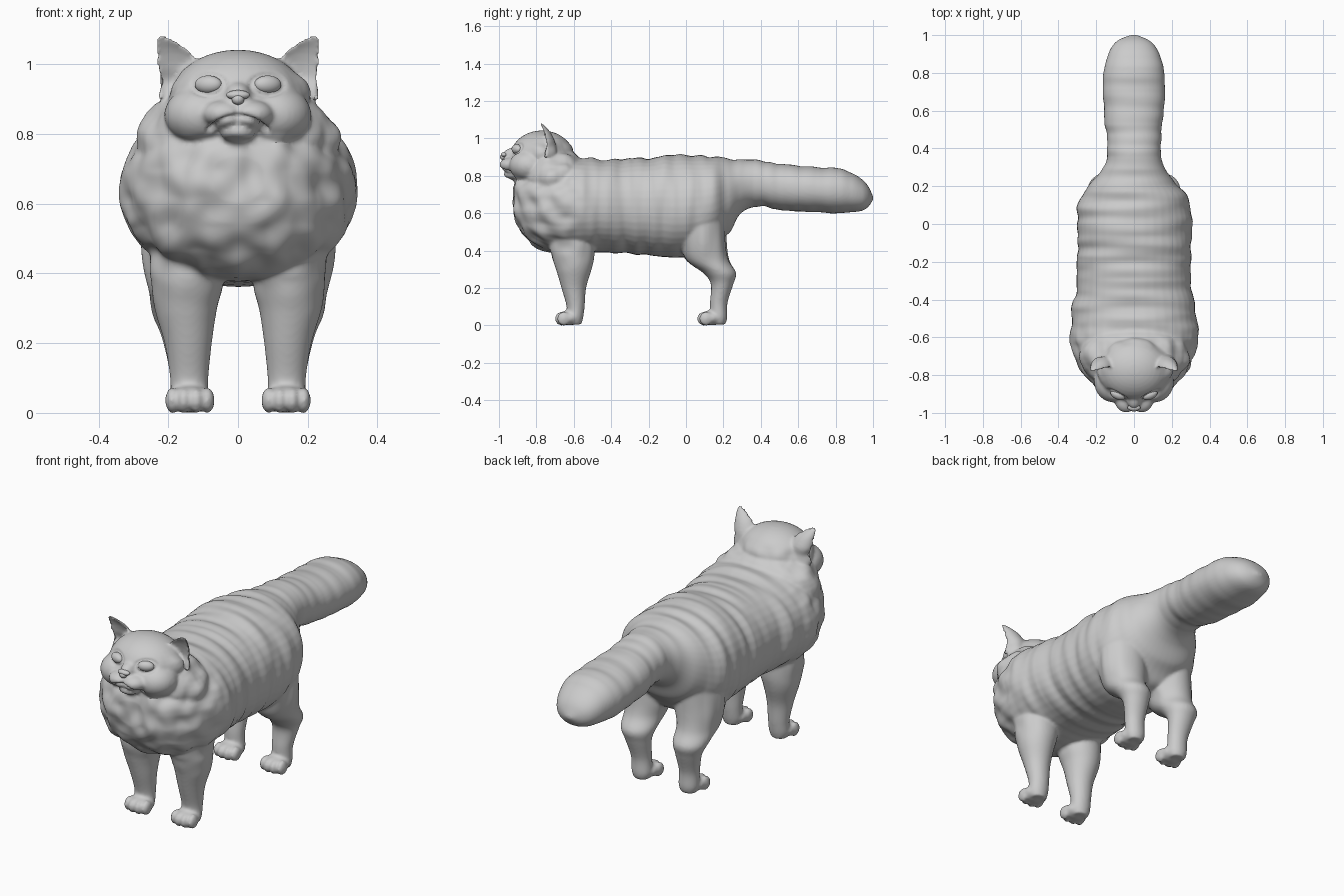
import bpy, bmesh, math
from mathutils import Vector, Matrix, noise

if "Cube" in bpy.data.objects:
    bpy.data.objects.remove(bpy.data.objects["Cube"])

bm = bmesh.new()


def ellipsoid(target, centre, radii, turn=0):
    m = Matrix.Translation(centre) @ Matrix.Rotation(turn, 4, 'Z') @ Matrix.Diagonal((*radii, 1))
    bmesh.ops.create_uvsphere(target, u_segments=32, v_segments=20, radius=1, matrix=m)


def spline(rows, steps=6):
    """Catmull-Rom interpolation through rows of numbers."""
    out = []
    for i in range(len(rows) - 1):
        a, b, c, d = (rows[max(0, min(len(rows) - 1, i + k))] for k in (-1, 0, 1, 2))
        for j in range(steps):
            t = j / steps
            out.append([0.5 * (2*q + (r-p)*t + (2*p-5*q+4*r-s)*t*t + (3*q-p-3*r+s)*t**3)
                        for p, q, r, s in zip(a, b, c, d)])
    return out + [list(rows[-1])]


def loft(rows, axis, side=1, cup=False, power=2.0, n=40):
    """Rows are (x, y, z, ra, rb); rings lie across the given axis."""
    rings = []
    for x, y, z, ra, rb in spline(rows):
        ring = []
        for k in range(n):
            t = 2 * math.pi * k / n
            u, v = (math.copysign(abs(f) ** (2 / power), f) for f in (math.cos(t), math.sin(t)))
            if cup and v < 0:
                v *= -0.35
            off = (u * ra, 0, v * rb) if axis == 'y' else (u * ra, v * rb, 0)
            ring.append(bm.verts.new((side * (x + off[0]), y + off[1], z + off[2])))
        rings.append(ring)
    for r, q in zip(rings, rings[1:]):
        for k in range(n):
            bm.faces.new((r[k], r[(k+1) % n], q[(k+1) % n], q[k]))
    bm.faces.new(rings[0])
    bm.faces.new(rings[-1])


# Torso and tail: y, top, bottom, half width
torso = [(-.92, .74, .60, .08), (-.90, .80, .53, .15), (-.85, .85, .46, .22), (-.78, .88, .41, .28),
         (-.68, .90, .38, .32), (-.58, .90, .38, .34), (-.45, .89, .39, .325), (-.25, .895, .38, .30),
         (-.05, .91, .36, .305), (.08, .905, .38, .30), (.16, .90, .42, .275), (.23, .89, .50, .21),
         (.30, .885, .59, .165), (.38, .88, .635, .14), (.50, .865, .615, .15), (.70, .845, .605, .165),
         (.82, .84, .60, .158), (.92, .795, .61, .125), (.97, .75, .63, .085), (1.0, .69, .67, .02)]
loft([(0, y, (t + b) / 2, w, (t - b) / 2) for y, t, b, w in torso], 'y', power=2.15)

# Ruff, skull, nose bridge and chin
ellipsoid(bm, (0, -.70, .78), (.29, .19, .17))
ellipsoid(bm, (0, -.77, .90), (.195, .17, .142))
ellipsoid(bm, (0, -.92, .91), (.04, .06, .04))
ellipsoid(bm, (0, -.925, .805), (.05, .05, .036))

front_leg = [(.15, -.62, .52, .11, .13), (.145, -.605, .38, .105, .115), (.15, -.60, .30, .09, .095),
             (.143, -.60, .20, .068, .066), (.14, -.59, .10, .055, .048), (.14, -.595, .04, .053, .045),
             (.14, -.595, .005, .04, .035)]
hind_leg = [(.15, .07, .62, .13, .14), (.15, .09, .45, .125, .125), (.155, .115, .35, .102, .115),
            (.155, .18, .28, .09, .088), (.15, .193, .22, .07, .06), (.143, .175, .12, .054, .047),
            (.14, .175, .04, .053, .045), (.14, .175, .005, .04, .035)]
ear = [(.150, -.755, .90, .075, .06), (.165, -.755, .97, .066, .058), (.182, -.765, 1.03, .052, .042),
       (.208, -.78, 1.07, .027, .022), (.222, -.787, 1.087, .008, .008)]

for s in (-1, 1):
    # Cheeks, whisker pads and ears
    ellipsoid(bm, (s * .105, -.84, .855), (.105, .105, .085))
    ellipsoid(bm, (s * .04, -.935, .858), (.062, .063, .04))
    loft(ear, 'z', s, cup=True)
    # Legs with four-toed paws
    for leg, y in ((front_leg, -.625), (hind_leg, .135)):
        loft(leg, 'z', s)
        ellipsoid(bm, (s * .138, y, .04), (.066, .065, .04))
        for dx, dy in ((-.05, .012), (-.018, 0), (.018, 0), (.05, .012)):
            ellipsoid(bm, (s * .138 + dx, y - .04 + dy, .036), (.021, .036, .037))

bmesh.ops.recalc_face_normals(bm, faces=bm.faces)
rough = bpy.data.meshes.new("cat_body_rough")
bm.to_mesh(rough)
bm.free()
body = bpy.data.objects.new("cat_body", rough)
bpy.context.collection.objects.link(body)

# Fuse every part into one skin
m = body.modifiers.new("fuse", 'REMESH')
m.mode, m.voxel_size, m.use_smooth_shade = 'VOXEL', .008, True
m = body.modifiers.new("soften", 'SMOOTH')
m.factor, m.iterations = .5, 6
skin = bpy.data.meshes.new_from_object(body.evaluated_get(bpy.context.evaluated_depsgraph_get()))
body.modifiers.clear()
body.data = skin
bpy.data.meshes.remove(rough)


def step(a, b, x):
    t = max(0, min(1, (x - a) / (b - a)))
    return t * t * (3 - 2 * t)


# Fur folds, mouth line and eye rims
normals = [v.normal.copy() for v in skin.vertices]
for v, nrm in zip(skin.vertices, normals):
    x, y, z = v.co
    face = step(-.78, -.86, y) * step(.77, .81, z)
    fur = step(.25, .5, z) * (1 - face) * step(1.0, .94, z)
    back = step(-.66, -.5, y)
    fade = 1 - .65 * step(.35, .6, y)
    bands = noise.noise(Vector((x * 2.5, y * 17, z * 2.5))) * .014 * fade
    tufts = noise.noise(Vector((x * 13, y * 11, z * 13))) * .018
    d = fur * (bands * back + tufts * (1 - back))
    if y < -.87 and z > .76:
        if abs(x) < .09:
            line = .85 - 5.5 * x * x
            d -= .013 * math.exp(-((z - line) / .008) ** 2)
        e = math.hypot((abs(x) - .085) / .042, (z - .942) / .027)
        d -= .007 * math.exp(-((e - 1.1) / .2) ** 2)
    v.co += nrm * d
    v.co.z = max(0, v.co.z)
skin.shade_smooth()


def small_part(name, blobs):
    b = bmesh.new()
    for blob in blobs:
        ellipsoid(b, *blob)
    me = bpy.data.meshes.new(name)
    b.to_mesh(me)
    b.free()
    me.shade_smooth()
    bpy.context.collection.objects.link(bpy.data.objects.new(name, me))


# Eyes and nose
for s, name in ((1, "left_eye"), (-1, "right_eye")):
    small_part(name, [((s * .085, -.905, .942), (.041, .024, .026), s * .4)])
small_part("nose", [((0, -.972, .912), (.034, .018, .014)), ((0, -.977, .9), (.018, .017, .016))])
